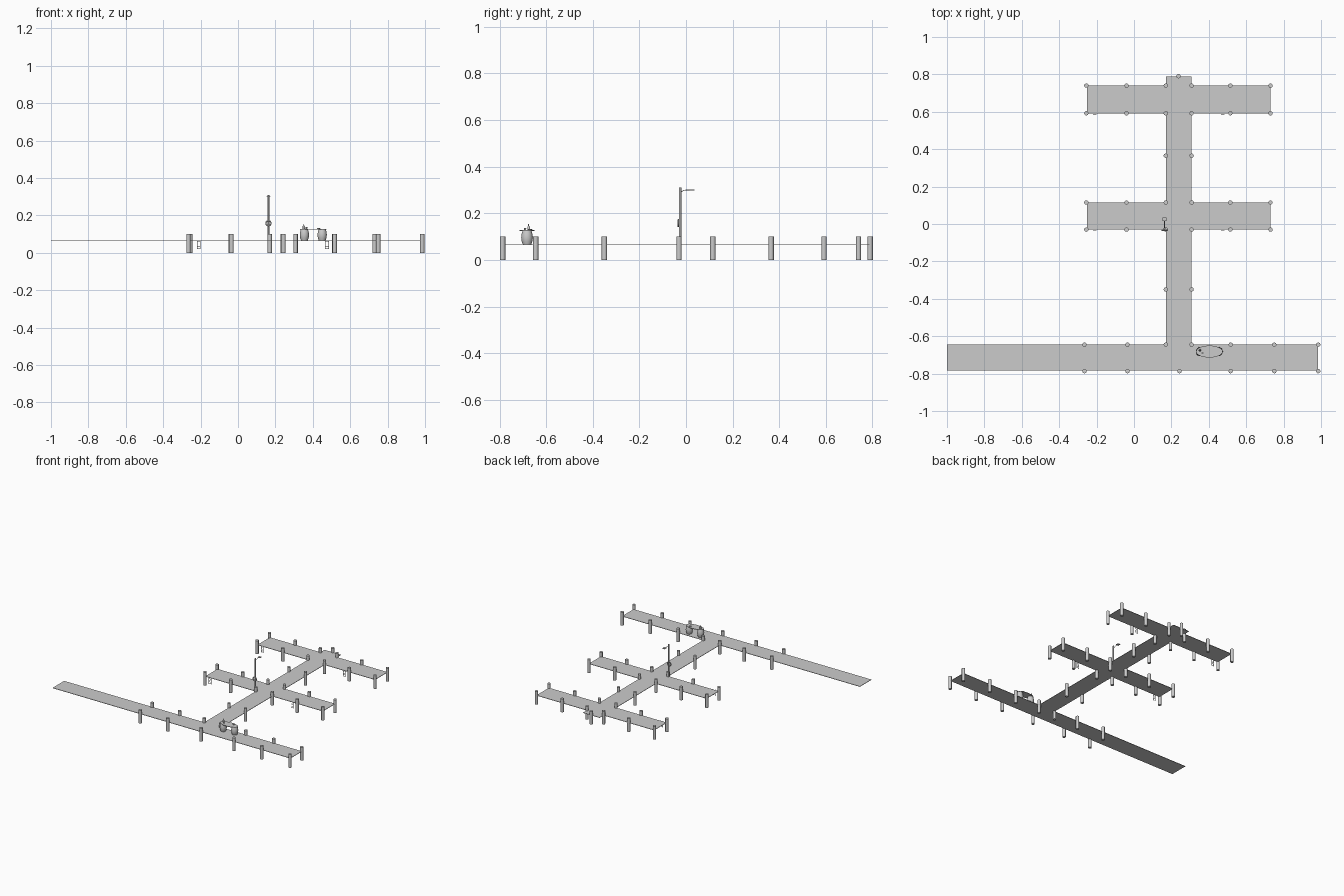
import bpy, bmesh, math
from mathutils import Vector

if "Cube" in bpy.data.objects:
    bpy.data.objects.remove(bpy.data.objects["Cube"])

DECK = 0.066


def mesh_object(name, bm, smooth=False):
    bmesh.ops.recalc_face_normals(bm, faces=bm.faces)
    me = bpy.data.meshes.new(name)
    bm.to_mesh(me)
    bm.free()
    ob = bpy.data.objects.new(name, me)
    bpy.context.collection.objects.link(ob)
    if smooth:
        bpy.ops.object.select_all(action='DESELECT')
        ob.select_set(True)
        bpy.context.view_layer.objects.active = ob
        bpy.ops.object.shade_smooth_by_angle(angle=math.radians(40))
    return ob


def prism(name, pts, z0, z1):
    bm = bmesh.new()
    f = bm.faces.new([bm.verts.new((x, y, z0)) for x, y in pts])
    r = bmesh.ops.extrude_face_region(bm, geom=[f])
    vs = [v for v in r['geom'] if isinstance(v, bmesh.types.BMVert)]
    bmesh.ops.translate(bm, vec=(0, 0, z1 - z0), verts=vs)
    return mesh_object(name, bm)


def lathe(name, x, y, profile, sides=14):
    bm = bmesh.new()
    rings = [[bm.verts.new((x + r * math.cos(i * math.tau / sides),
                            y + r * math.sin(i * math.tau / sides), z))
              for i in range(sides)] for r, z in profile]
    for a, b in zip(rings, rings[1:]):
        for i in range(sides):
            j = (i + 1) % sides
            bm.faces.new((a[i], a[j], b[j], b[i]))
    bm.faces.new(rings[0])
    bm.faces.new(rings[-1])
    return mesh_object(name, bm, True)


def tube(name, pts, radius, cyclic=False):
    cu = bpy.data.curves.new(name, 'CURVE')
    cu.dimensions = '3D'
    cu.bevel_depth = radius
    cu.bevel_resolution = 1
    cu.use_fill_caps = True
    sp = cu.splines.new('POLY')
    sp.points.add(len(pts) - 1)
    for p, c in zip(sp.points, pts):
        p.co = (*c, 1)
    sp.use_cyclic_u = cyclic
    ob = bpy.data.objects.new(name, cu)
    bpy.context.collection.objects.link(ob)
    return ob


# walkway deck: one spine with a long front arm and two cross arms
XL, XR, AL, AR = 0.17, 0.308, -0.252, 0.73
prism("deck", [
    (-1, -0.782), (0.985, -0.782), (0.985, -0.645), (XR, -0.645),
    (XR, -0.03), (AR, -0.03), (AR, 0.115), (XR, 0.115),
    (XR, 0.592), (AR, 0.592), (AR, 0.74), (XR, 0.74),
    (XR, 0.788), (XL, 0.788), (XL, 0.74), (AL, 0.74),
    (AL, 0.592), (XL, 0.592), (XL, 0.115), (AL, 0.115),
    (AL, -0.03), (XL, -0.03), (XL, -0.645), (-1, -0.645)], DECK - 0.003, DECK)

# mooring posts
spots = [(x, -0.645) for x in (-0.265, -0.035, XL, XR, 0.517, 0.75, 0.985)]
spots += [(x, -0.787) for x in (-0.265, -0.035, 0.243, 0.517, 0.75, 0.985)]
spots += [(x, y) for y in (-0.03, 0.115, 0.592, 0.74)
          for x in (-0.255, -0.04, XL, XR, 0.515, AR)
          if not (y == 0.74 and x == 0)]
spots += [(x, y) for x in (XL, XR) for y in (-0.35, 0.365)] + [(0.238, 0.79)]
for x, y in spots:
    lathe("post", x, y, [(0.0115, 0), (0.0115, 0.1)], 16)

# ladders hanging from the cross arms
for x in (-0.21, 0.475):
    for y in (-0.034, 0.588):
        for s in (-1, 1):
            tube("ladder_rail", [(x + s * 0.009, y, 0.02), (x + s * 0.009, y, DECK)], 0.0014)
        for k in range(4):
            z = 0.025 + k * 0.011
            tube("ladder_rung", [(x - 0.009, y, z), (x + 0.009, y, z)], 0.0013)

# lamp pole with curved arm and flat shade
PX, PY = 0.163, -0.025
lathe("lamp_pole", PX, PY, [(0.005, DECK - 0.003), (0.005, 0.31)], 10)
arm = [(PX, PY + 0.027 * (1 - math.cos(t)), 0.28 + 0.02 * math.sin(t))
       for t in [i * math.pi / 12 for i in range(7)]]
tube("lamp_arm", arm + [(PX, 0.03, 0.30)], 0.0015)
prism("lamp_shade", [(PX - 0.01, 0.015), (PX + 0.01, 0.015),
                     (PX + 0.01, 0.036), (PX - 0.01, 0.036)], 0.298, 0.302)

# life ring on the pole
tube("life_ring", [(PX + 0.0135 * math.cos(t), PY - 0.008, 0.158 + 0.0135 * math.sin(t))
                   for t in [i * math.tau / 20 for i in range(20)]], 0.004, True)

# barrel table with an oval top
for x in (0.355, 0.45):
    lathe("barrel", x, -0.682, [(0.018, DECK), (0.023, 0.08), (0.025, 0.095),
                                (0.023, 0.112), (0.019, 0.125)], 16)
prism("table_top", [(0.403 + 0.071 * math.cos(t), -0.682 + 0.032 * math.sin(t))
                    for t in [i * math.tau / 32 for i in range(32)]], 0.124, 0.1275)

# things on the table
lathe("bottle", 0.352, -0.675, [(0.006, 0.127), (0.006, 0.142), (0.002, 0.147), (0.002, 0.155)], 10)
lathe("cup", 0.366, -0.69, [(0.004, 0.127), (0.005, 0.137)], 10)
lathe("bowl", 0.432, -0.668, [(0.006, 0.127), (0.010, 0.132)], 12)
